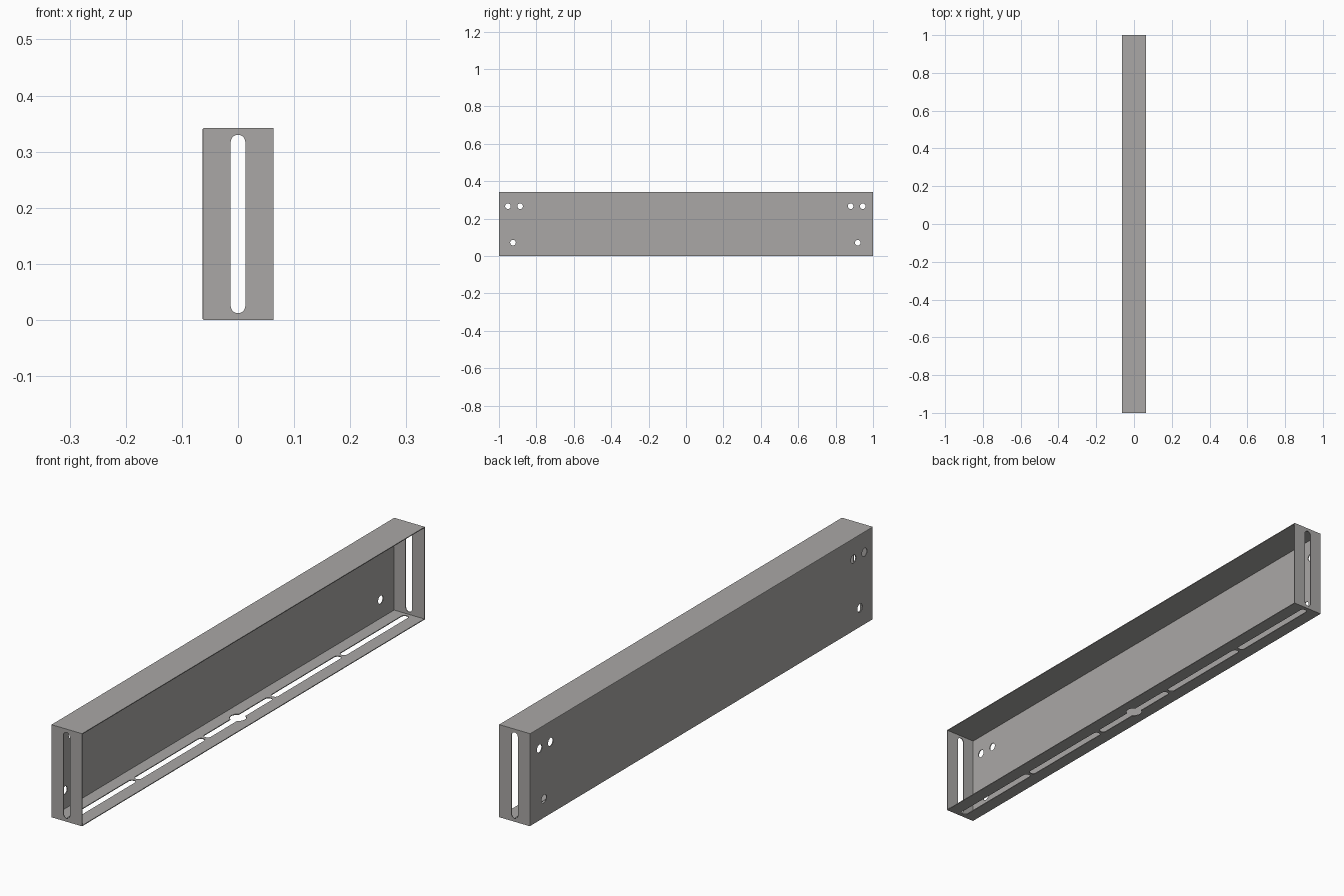
import bpy, bmesh, math
from mathutils import Matrix, Vector

if "Cube" in bpy.data.objects:
    bpy.data.objects.remove(bpy.data.objects["Cube"])

W, L, H, T = 0.063, 1.0, 0.342, 0.003   # half width, half length, height, sheet thickness

steel = bpy.data.materials.new("grey steel")
steel.diffuse_color = (0.40, 0.39, 0.38, 1)
steel.use_nodes = True
steel.node_tree.nodes["Principled BSDF"].inputs["Base Color"].default_value = steel.diffuse_color


def rect(u0, u1, v0, v1):
    return [(u0, v0), (u1, v0), (u1, v1), (u0, v1)]


def arc(u, v, r, a0, a1, n):
    return [(u + r * math.cos(math.radians(a0 + (a1 - a0) * i / n)),
             v + r * math.sin(math.radians(a0 + (a1 - a0) * i / n))) for i in range(n + 1)]


def circle(u, v, r, n=24):
    return arc(u, v, r, 0, 360, n)[:-1]


def slot(v0, v1, r):
    """Round-ended slot along v, centred on u = 0."""
    return arc(0, v1 - r, r, 0, 180, 12) + arc(0, v0 + r, r, 180, 360, 12)


def keyhole_slot(v0, v1, r, big):
    """Slot with a larger round opening in the middle."""
    a = math.degrees(math.acos(r / big))
    return (arc(0, v1 - r, r, 0, 180, 12) + arc(0, 0, big, 180 - a, 180 + a, 12)
            + arc(0, v0 + r, r, 180, 360, 12) + arc(0, 0, big, -a, a, 12))


def plate(name, loops, origin, u, v):
    """Flat sheet with holes; u, v are the world directions of the profile axes."""
    cu = bpy.data.curves.new(name + " profile", 'CURVE')
    cu.dimensions, cu.fill_mode, cu.extrude = '2D', 'BOTH', T / 2
    for pts in loops:
        s = cu.splines.new('POLY')
        s.points.add(len(pts) - 1)
        for p, (a, b) in zip(s.points, pts):
            p.co = (a, b, 0, 1)
        s.use_cyclic_u = True
    tmp = bpy.data.objects.new(name + " profile", cu)
    bpy.context.collection.objects.link(tmp)
    dg = bpy.context.evaluated_depsgraph_get()
    me = bpy.data.meshes.new_from_object(tmp.evaluated_get(dg))
    bpy.data.objects.remove(tmp)
    u, v = Vector(u), Vector(v)
    m = Matrix((u, v, u.cross(v))).transposed().to_4x4()
    me.transform(Matrix.Translation(origin) @ m)
    bm = bmesh.new()
    bm.from_mesh(me)
    bmesh.ops.remove_doubles(bm, verts=bm.verts, dist=1e-5)
    # soften the outer bend around the back panel
    rim = [e for e in bm.edges if all(
        abs(q.co.x + W) < 1e-4 and (abs(abs(q.co.y) - L) < 1e-4 or q.co.z < 1e-4 or q.co.z > H - 1e-4)
        for q in e.verts) and len(e.link_faces) == 2 and e.calc_face_angle(0) > 1]
    if name == "back_panel" and rim:
        bmesh.ops.bevel(bm, geom=rim, offset=0.002, segments=2, profile=0.5, affect='EDGES')
    bmesh.ops.recalc_face_normals(bm, faces=bm.faces)
    bm.to_mesh(me)
    bm.free()
    me.name = name
    me.materials.clear()
    me.materials.append(steel)
    for p in me.polygons:
        p.use_smooth = False
    ob = bpy.data.objects.new(name, me)
    bpy.context.collection.objects.link(ob)


X, Y, Z = (1, 0, 0), (0, 1, 0), (0, 0, 1)
inner = -W + T

# back panel with three mounting holes at each end
holes = [(-0.952, 0.266), (-0.887, 0.266), (-0.925, 0.071),
         (0.88, 0.266), (0.945, 0.266), (0.918, 0.071)]
plate("back_panel", [rect(-L, L, 0, H)] + [circle(y, z, 0.015) for y, z in holes],
      (-W + T / 2, 0, 0), Y, Z)

# solid top flange
plate("top_flange", [rect(inner, W, -L, L)], (0, 0, H - T / 2), X, Y)

# bottom flange: row of long slots, the middle one with a round opening
R = 0.013
loops = [rect(inner, W, -L, L), keyhole_slot(-0.190, 0.190, R, 0.028)]
for a, b in [(0.203, 0.593), (0.606, 0.985)]:
    loops += [slot(a, b, R), slot(-b, -a, R)]
plate("bottom_flange", loops, (0, 0, T / 2), X, Y)

# end flanges with an upright slot
for name, s in (("front_end", -1), ("rear_end", 1)):
    plate(name, [rect(inner, W, T, H - T), slot(0.012, 0.330, R)],
          (0, s * (L - T / 2), 0), X, Z)
